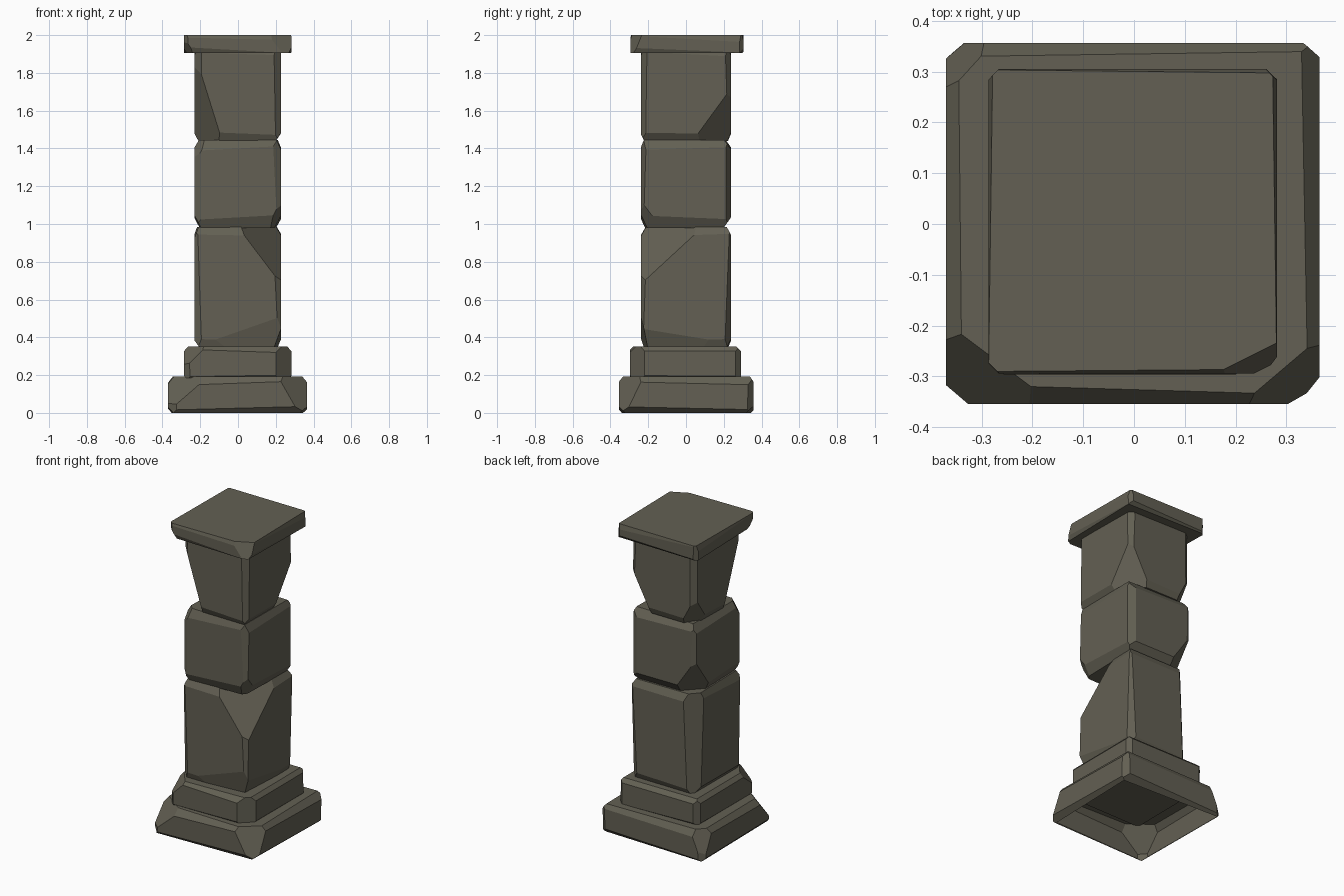
import bpy, bmesh, random
from mathutils import Vector

if "Cube" in bpy.data.objects:
    bpy.data.objects.remove(bpy.data.objects["Cube"])

random.seed(4)
stone = bpy.data.materials.new("weathered stone")
stone.diffuse_color = (0.125, 0.117, 0.087, 1)
stone.use_nodes = True
stone.node_tree.nodes["Principled BSDF"].inputs["Base Color"].default_value = stone.diffuse_color


def slice_off(bm, point, normal):
    """Cut away everything on the normal's side and cap the wound flat."""
    geom = bm.verts[:] + bm.edges[:] + bm.faces[:]
    cut = bmesh.ops.bisect_plane(bm, geom=geom, dist=1e-5, plane_co=point,
                                 plane_no=normal, clear_outer=True)["geom_cut"]
    edges = [e for e in cut if isinstance(e, bmesh.types.BMEdge) and e.is_boundary]
    if len(edges) > 2:
        bmesh.ops.holes_fill(bm, edges=edges, sides=0)


def block(name, x, y, z, side, top, bottom, chips=(), hollow=False):
    """Chiselled block: side = upright chamfer, top/bottom = (inward, height) chamfers.
    chips are triples of points whose plane knocks a piece off."""
    bm = bmesh.new()
    bmesh.ops.create_cube(bm, size=1)
    lo, hi = Vector((x[0], y[0], z[0])), Vector((x[1], y[1], z[1]))
    mid = (lo + hi) / 2
    for v in bm.verts:
        v.co = Vector([mid[i] + v.co[i] * (hi[i] - lo[i]) for i in range(3)])

    def jit():
        return random.uniform(0.75, 1.25)

    # horizontal edges, slightly tilted so the chamfers taper
    for axis in (0, 1):
        for s in (-1, 1):
            for up, (inward, height) in ((1, top), (-1, bottom)):
                n = Vector((0, 0, 0))
                n[axis] = s * height * jit()
                n[2] = up * inward * jit()
                n[1 - axis] = random.uniform(-0.05, 0.05) * min(inward, height)
                p = mid.copy()
                p[axis] = hi[axis] if s > 0 else lo[axis]
                p[2] = hi[2] - height if up > 0 else lo[2] + height
                slice_off(bm, p, n.normalized())
    # upright edges
    for sx in (-1, 1):
        for sy in (-1, 1):
            p = Vector((hi.x if sx > 0 else lo.x, hi.y if sy > 0 else lo.y, mid.z))
            p.x -= sx * side[0] * jit()
            n = Vector((sx * side[1], sy * side[0], random.uniform(-0.04, 0.04) * side[0]))
            slice_off(bm, p, n.normalized())
    # broken corners
    for chip in chips:
        a, b, c = map(Vector, chip)
        n = (b - a).cross(c - a).normalized()
        if n.dot(mid - a) > 0:
            n.negate()
        slice_off(bm, a, n)
    bmesh.ops.recalc_face_normals(bm, faces=bm.faces[:])
    if hollow:
        under = [f for f in bm.faces if f.normal.z < -0.95]
        bmesh.ops.delete(bm, geom=under, context='FACES')
    me = bpy.data.meshes.new(name)
    bm.to_mesh(me)
    bm.free()
    me.materials.append(stone)
    ob = bpy.data.objects.new(name, me)
    bpy.context.collection.objects.link(ob)
    return ob


# plinth: two steps, the lower one open underneath
block("lower_plinth", (-.37, .365), (-.355, .357), (0, .192), (.035, .03),
      (.03, .035), (.025, .025),
      [((-.37, -.24, .14), (-.2, -.355, .155), (-.27, -.27, .192)),
       ((.365, -.25, .14), (.23, -.355, .16), (.3, -.28, .192)),
       ((-.37, .28, .14), (-.3, .357, .14), (-.32, .31, .192))], hollow=True)
block("upper_plinth", (-.285, .282), (-.297, .29), (.186, .352), (.03, .03),
      (.022, .025), (.008, .01),
      [((-.285, -.2, .31), (-.2, -.297, .32), (-.22, -.23, .352)),
       ((.282, -.22, .27), (.2, -.297, .29), (.25, -.25, .352))])

# shaft: three worn drums
W, D = (-.23, .227), (-.237, .238)
block("shaft_bottom", W, D, (.345, .985), (.03, .022), (.025, .045), (.022, .04),
      [((.01, -.237, .97), (.222, -.237, .69), (.227, .03, .93)),
       ((-.2, -.237, .36), (.2, -.237, .5), (.05, -.215, .35)),
       ((.227, -.2, .44), (.227, .17, .38), (.205, 0, .35)),
       ((-.23, .15, .9), (-.15, .238, .9), (-.19, .19, .985))])
block("shaft_middle", W, D, (.98, 1.445), (.035, .022), (.025, .045), (.03, .055),
      [((-.23, .238, 1.22), (-.23, .07, .99), (-.08, .238, 1.0)),
       ((.227, -.237, 1.12), (.227, -.13, .98), (.15, -.237, .98)),
       ((-.23, -.237, 1.33), (-.23, -.16, 1.44), (-.16, -.237, 1.44))])
block("shaft_top", W, D, (1.44, 1.93), (.03, .025), (.01, .03), (.022, .04),
      [((-.19, -.237, 1.78), (-.09, -.237, 1.46), (-.23, -.06, 1.46)),
       ((.227, .225, 1.70), (.227, .05, 1.46), (.09, .238, 1.46)),
       ((-.23, .12, 1.46), (-.14, .238, 1.46), (-.22, .23, 1.6))])

# capital slab
block("capital", (-.287, .282), (-.295, .305), (1.905, 2.0), (.018, .018),
      (.007, .02), (.01, .015),
      [((.282, -.25, 1.96), (.16, -.295, 2.0), (.27, -.24, 2.0)),
       ((-.287, -.22, 1.905), (-.23, -.295, 1.905), (-.28, -.28, 1.96))])
